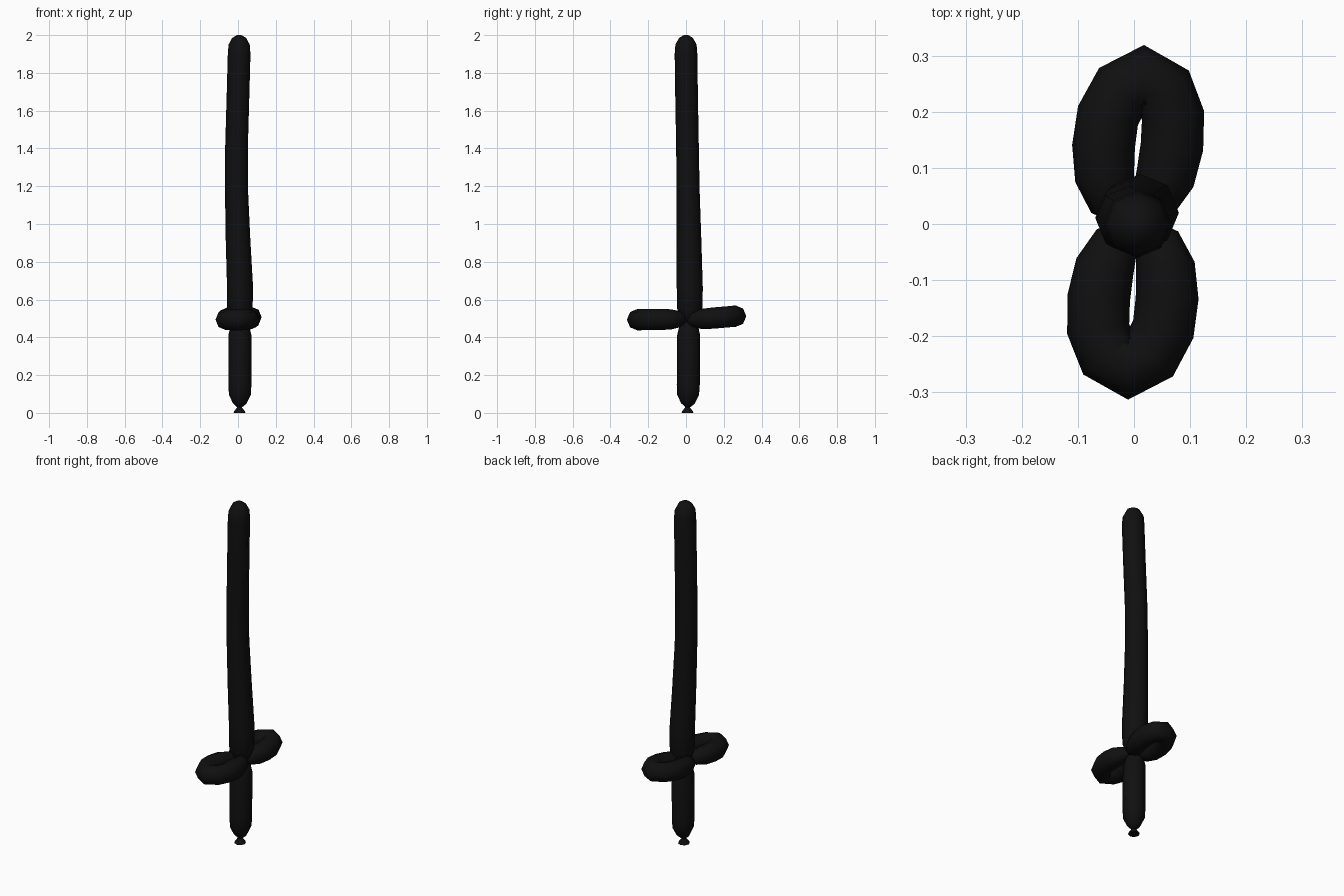
import bpy, bmesh, math
from mathutils import Vector

if "Cube" in bpy.data.objects:
    bpy.data.objects.remove(bpy.data.objects["Cube"], do_unlink=True)

# Single black rubber material
black = bpy.data.materials.new("black rubber")
black.use_nodes = True
color = (0.005, 0.005, 0.005, 1)
black.diffuse_color = color
black.node_tree.nodes["Principled BSDF"].inputs["Base Color"].default_value = color


def tube(name, points, ref, sides=8):
    """Sweep a ring along points (x, y, z, radius); ref orients the rings."""
    centres = [Vector(p[:3]) for p in points]
    bm = bmesh.new()
    rings = []
    last = len(points) - 1
    for i, c in enumerate(centres):
        tangent = (centres[min(i + 1, last)] - centres[max(i - 1, 0)]).normalized()
        side = tangent.cross(ref).normalized()
        up = side.cross(tangent)
        ring = []
        for k in range(sides):
            a = math.tau * k / sides
            ring.append(bm.verts.new(c + points[i][3] * (math.cos(a) * side + math.sin(a) * up)))
        rings.append(ring)
    for a, b in zip(rings, rings[1:]):
        for k in range(sides):
            n = (k + 1) % sides
            bm.faces.new((a[k], a[n], b[n], b[k]))
    bm.faces.new(rings[0])
    bm.faces.new(rings[-1])
    bmesh.ops.recalc_face_normals(bm, faces=bm.faces)
    mesh = bpy.data.meshes.new(name)
    bm.to_mesh(mesh)
    bm.free()
    mesh.materials.append(black)
    obj = bpy.data.objects.new(name, mesh)
    bpy.context.collection.objects.link(obj)
    bpy.ops.object.select_all(action="DESELECT")
    obj.select_set(True)
    bpy.context.view_layer.objects.active = obj
    bpy.ops.object.shade_smooth_by_angle(angle=math.radians(60))
    return obj


X, Z = Vector((1, 0, 0)), Vector((0, 0, 1))

# Long, gently bowed blade with a rounded tip
tube("blade", [
    (0.005, 0.01, 0.465, 0.012), (0.008, 0.018, 0.50, 0.05), (0.01, 0.02, 0.55, 0.067),
    (0.011, 0.02, 0.66, 0.069), (0.0, 0.016, 0.92, 0.065), (-0.008, 0.011, 1.18, 0.061),
    (-0.008, 0.008, 1.40, 0.060), (0.0, 0.003, 1.68, 0.060), (0.006, 0.0, 1.90, 0.060),
    (0.006, 0.0, 1.95, 0.056), (0.006, 0.0, 1.985, 0.037), (0.006, 0.0, 2.0, 0.012),
], X)

# Handle, pinched at both ends
tube("handle", [
    (0.008, 0.008, 0.03, 0.013), (0.009, 0.01, 0.05, 0.036), (0.01, 0.011, 0.095, 0.058),
    (0.01, 0.012, 0.15, 0.061), (0.01, 0.014, 0.41, 0.061), (0.009, 0.014, 0.45, 0.052),
    (0.007, 0.012, 0.475, 0.035), (0.005, 0.01, 0.49, 0.012),
], X)

# Flared knot under the handle
tube("knot", [
    (0.008, 0.008, 0.0, 0.031), (0.008, 0.008, 0.008, 0.029),
    (0.008, 0.008, 0.028, 0.013), (0.008, 0.008, 0.04, 0.013),
], X)


# Crossguard loops: half a teardrop, mirrored around to its far side
half = [(0.008, 0.0, 0.012), (0.036, 0.035, 0.042), (0.054, 0.08, 0.053),
        (0.061, 0.135, 0.056), (0.058, 0.19, 0.056), (0.037, 0.237, 0.056)]
loop = half + [(0.0, 0.259, 0.057)] + [(-x, d, r) for x, d, r in reversed(half)]


def guard(name, direction, centre_x, base_z, slope, skew):
    pts = [(centre_x + x + skew * (d - 0.15), 0.003 + direction * d, base_z + slope * d, r)
           for x, d, r in loop]
    tube(name, pts, Z)


guard("front_guard_loop", -1, -0.003, 0.496, -0.01, -0.07)
guard("back_guard_loop", 1, 0.008, 0.490, 0.085, 0.09)
